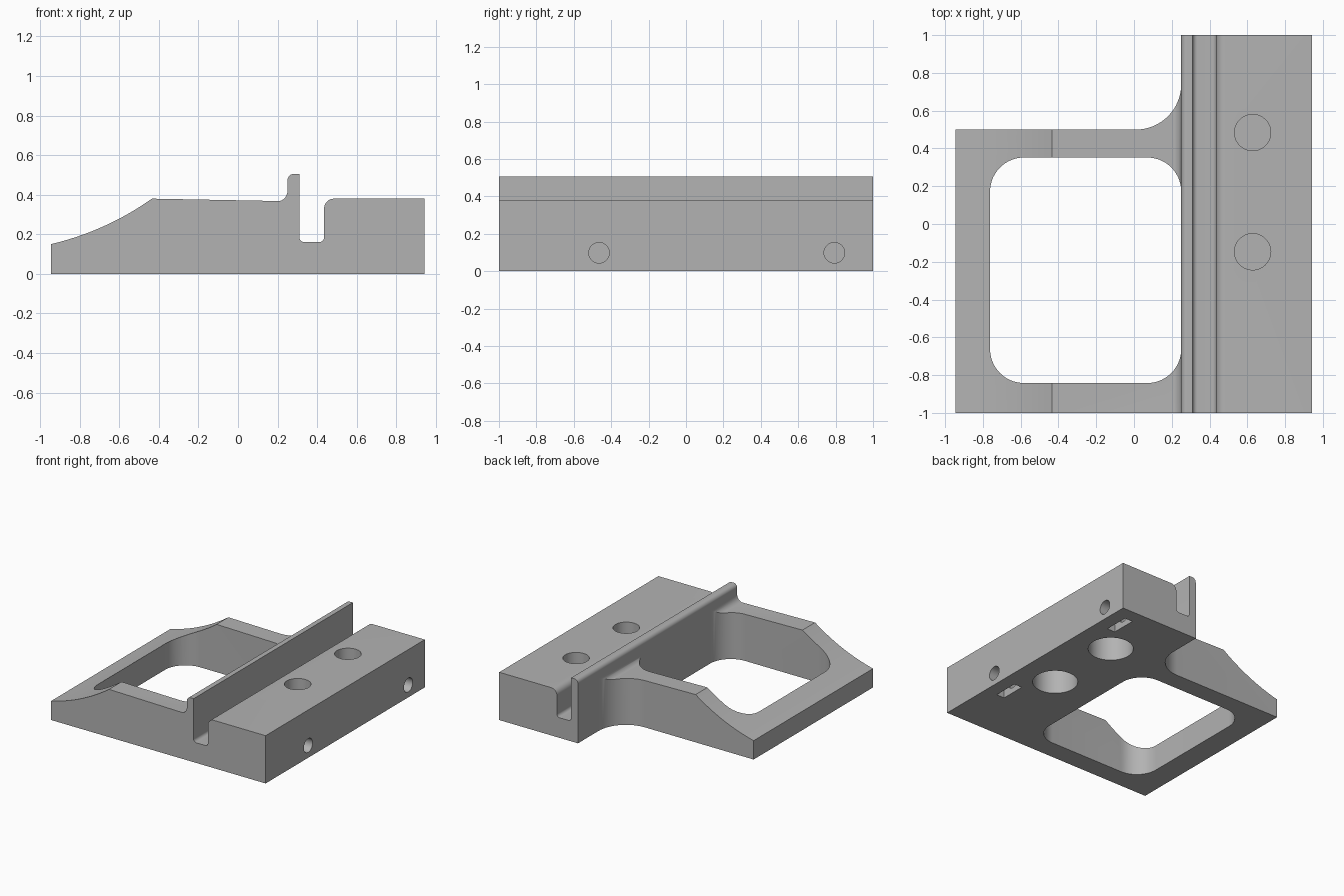
import bpy
import math
from mathutils import Vector

if "Cube" in bpy.data.objects:
    bpy.data.objects.remove(bpy.data.objects["Cube"], do_unlink=True)

grey = bpy.data.materials.new("machined grey")
grey.use_nodes = True
colour = (0.45, 0.45, 0.45, 1)
grey.diffuse_color = colour
grey.node_tree.nodes["Principled BSDF"].inputs["Base Color"].default_value = colour


def rounded(corners, steps=10):
    """Outline from (a, b, radius) corners, each corner turned into an arc."""
    out = []
    for i, (a, b, r) in enumerate(corners):
        p = Vector((a, b))
        if not r:
            out.append(p)
            continue
        u = (Vector(corners[i - 1][:2]) - p).normalized()
        v = (Vector(corners[(i + 1) % len(corners)][:2]) - p).normalized()
        half = u.angle(v) / 2
        centre = p + (u + v).normalized() * (r / math.sin(half))
        reach = r / math.tan(half)
        start, end = p + u * reach - centre, p + v * reach - centre
        sweep = math.pi - 2 * half
        for k in range(steps + 1):
            t = k / steps
            out.append(centre + (start * math.sin((1 - t) * sweep)
                                 + end * math.sin(t * sweep)) / math.sin(sweep))
    return out


def circle(a, b, r, n=48):
    return [Vector((a + r * math.cos(2 * math.pi * k / n),
                    b + r * math.sin(2 * math.pi * k / n))) for k in range(n)]


def prism(name, outline, axis, lo, hi):
    """Extrude a flat outline along an axis."""
    place = {"x": lambda p, t: (t, p.x, p.y),
             "y": lambda p, t: (p.x, t, p.y),
             "z": lambda p, t: (p.x, p.y, t)}[axis]
    n = len(outline)
    verts = [place(p, t) for t in (lo, hi) for p in outline]
    faces = [tuple(range(n)), tuple(range(2 * n - 1, n - 1, -1))]
    faces += [(i, i + n, (i + 1) % n + n, (i + 1) % n) for i in range(n)]
    if axis != "y":
        faces = [f[::-1] for f in faces]
    mesh = bpy.data.meshes.new(name)
    mesh.from_pydata(verts, [], faces)
    mesh.materials.append(grey)
    obj = bpy.data.objects.new(name, mesh)
    bpy.context.collection.objects.link(obj)
    return obj


def cut(target, cutter):
    mod = target.modifiers.new("cut", "BOOLEAN")
    mod.operation = "DIFFERENCE"
    mod.solver = "EXACT"
    mod.object = cutter
    bpy.context.view_layer.objects.active = target
    bpy.ops.object.modifier_apply(modifier=mod.name)
    bpy.data.objects.remove(cutter, do_unlink=True)


# Side profile: block, clamping channel, upright lip, and table with swept toe
profile = rounded([
    (-0.945, 0, 0), (0.943, 0, 0), (0.943, 0.38, 0),
    (0.435, 0.38, 0.05), (0.435, 0.16, 0.025), (0.31, 0.16, 0.025),
    (0.31, 0.505, 0), (0.25, 0.505, 0.032), (0.25, 0.38, 0.055)])
crest, pull, toe = Vector((-0.435, 0.38)), Vector((-0.666, 0.217)), Vector((-0.945, 0.15))
for k in range(17):
    t = k / 16
    profile.append(crest * (1 - t) ** 2 + pull * 2 * t * (1 - t) + toe * t ** 2)
body = prism("bracket_body", profile, "y", -1, 1)

# Back corner removed beside the rail
cut(body, prism("back_notch", rounded([
    (-1.2, 0.5, 0), (0.25, 0.5, 0.24), (0.25, 1.2, 0), (-1.2, 1.2, 0)], 16),
    "z", -0.2, 0.8))

# Rounded window through the table
cut(body, prism("window", rounded([
    (-0.762, -0.842, 0.18), (0.25, -0.842, 0.18),
    (0.25, 0.352, 0.18), (-0.762, 0.352, 0.18)], 14), "z", -0.2, 0.8))

# Round pockets in the top and wider ones underneath
for y in (-0.147, 0.484):
    cut(body, prism("top_pocket", circle(0.628, y, 0.096), "z", 0.25, 0.6))
    cut(body, prism("base_pocket", circle(0.628, y, 0.165), "z", -0.2, 0.22))

# Side screw holes with nut slots opening through the base
for y in (-0.465, 0.793):
    cut(body, prism("screw_hole", circle(y, 0.098, 0.055, 32), "x", 0.68, 1.2))
    cut(body, prism("nut_slot", rounded([
        (0.765, y - 0.1, 0), (0.835, y - 0.1, 0),
        (0.835, y + 0.1, 0), (0.765, y + 0.1, 0)]), "z", -0.2, 0.19))

bpy.ops.object.select_all(action="DESELECT")
body.select_set(True)
bpy.context.view_layer.objects.active = body
bpy.ops.object.shade_smooth_by_angle(angle=math.radians(30))
